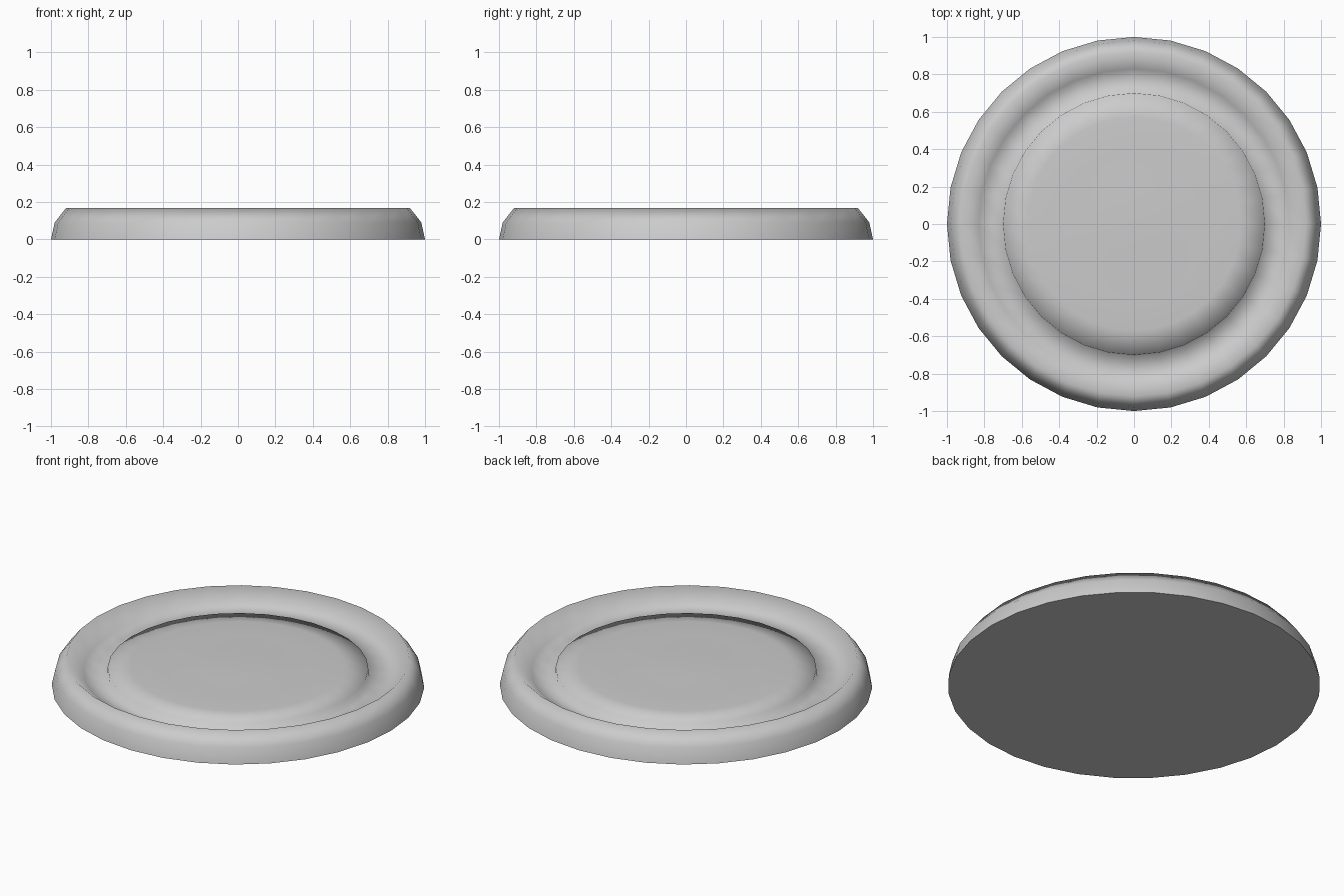
import bpy, bmesh, math

SIDES = 32

cube = bpy.data.objects.get("Cube")
if cube:
    bpy.data.objects.remove(cube, do_unlink=True)

# One plain grey for everything
grey = bpy.data.materials.new("plain_grey")
grey.use_nodes = True
colour = (0.6, 0.6, 0.6, 1)
grey.diffuse_color = colour
grey.node_tree.nodes["Principled BSDF"].inputs["Base Color"].default_value = colour


def add_object(name, bm, smooth):
    mesh = bpy.data.meshes.new(name)
    for face in bm.faces:
        face.smooth = smooth
    bm.to_mesh(mesh)
    bm.free()
    mesh.materials.append(grey)
    obj = bpy.data.objects.new(name, mesh)
    bpy.context.collection.objects.link(obj)
    return obj


def ring(bm, radius, z):
    angles = [2 * math.pi * i / SIDES for i in range(SIDES)]
    return [bm.verts.new((radius * math.cos(a), radius * math.sin(a), z)) for a in angles]


# Dish: lathe profile from the foot over the rim, into the groove, up onto the raised disc
profile = [(1, 0), (0.98, 0.09), (0.92, 0.167), (0.83, 0.088), (0.705, 0.065),
           (0.7, 0.105), (0.57, 0.117), (0.4, 0.119), (0.2, 0.122)]

bm = bmesh.new()
rings = [ring(bm, r, z) for r, z in profile]
for outer, inner in zip(rings, rings[1:]):
    for i in range(SIDES):
        j = (i + 1) % SIDES
        bm.faces.new((outer[i], outer[j], inner[j], inner[i]))

# Slightly raised middle of the disc
tip = bm.verts.new((0, 0, 0.13))
for i in range(SIDES):
    bm.faces.new((rings[-1][i], rings[-1][(i + 1) % SIDES], tip))
add_object("dish", bm, True)

# Flat underside
bm = bmesh.new()
bm.faces.new(reversed(ring(bm, 1, 0)))
add_object("underside", bm, False)
